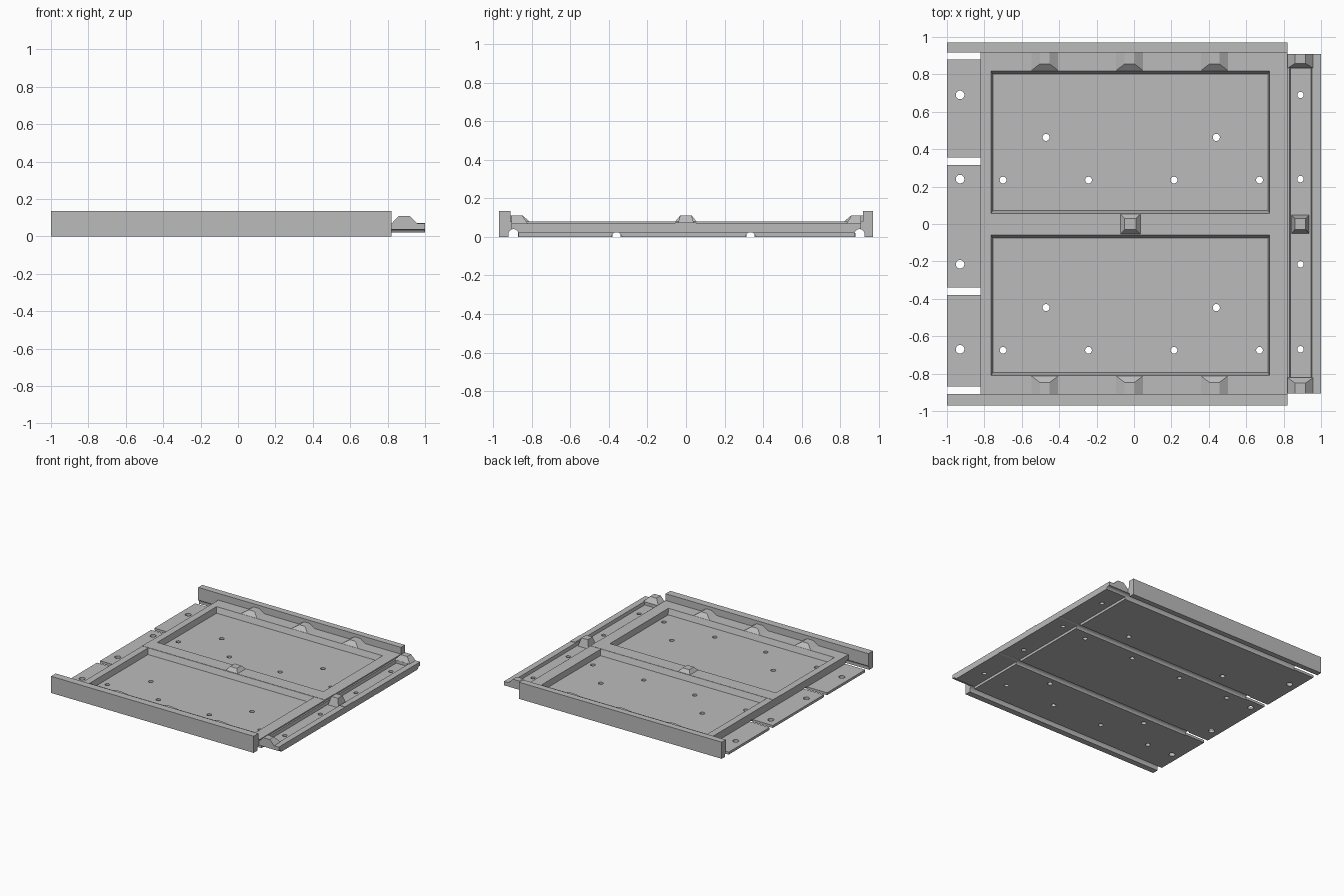
import bpy
import bmesh
from math import pi
from mathutils import Matrix, Vector

cube = bpy.data.objects.get("Cube")
if cube:
    bpy.data.objects.remove(cube, do_unlink=True)

grey = bpy.data.materials.new("plain grey")
grey.use_nodes = True
grey.diffuse_color = (0.5, 0.5, 0.5, 1)
grey.node_tree.nodes["Principled BSDF"].inputs["Base Color"].default_value = (0.5, 0.5, 0.5, 1)


def block(bm, x, y, z, top_x=None, top_y=None):
    """Add a box, optionally with a different rectangle at its top."""
    tx, ty = top_x or x, top_y or y
    low = [bm.verts.new((x[i], y[j], z[0])) for i, j in ((0, 0), (1, 0), (1, 1), (0, 1))]
    high = [bm.verts.new((tx[i], ty[j], z[1])) for i, j in ((0, 0), (1, 0), (1, 1), (0, 1))]
    bm.faces.new(low[::-1])
    bm.faces.new(high)
    for i in range(4):
        j = (i + 1) % 4
        bm.faces.new((low[i], low[j], high[j], high[i]))


def cylinder(bm, centre, radius, length, along_x=False, sides=24):
    turn = Matrix.Rotation(pi / 2, 4, "Y") if along_x else Matrix()
    bmesh.ops.create_cone(bm, cap_ends=True, segments=sides, radius1=radius, radius2=radius,
                          depth=length, matrix=Matrix.Translation(Vector(centre)) @ turn)


def finish(bm, name):
    bmesh.ops.recalc_face_normals(bm, faces=bm.faces[:])
    mesh = bpy.data.meshes.new(name)
    bm.to_mesh(mesh)
    bm.free()
    mesh.materials.append(grey)
    obj = bpy.data.objects.new(name, mesh)
    bpy.context.collection.objects.link(obj)
    return obj


def part(name, *args, **kw):
    bm = bmesh.new()
    block(bm, *args, **kw)
    return finish(bm, name)


def cut(obj, *cutters):
    for cutter in cutters:
        mod = obj.modifiers.new("cut", "BOOLEAN")
        mod.operation = "DIFFERENCE"
        mod.solver = "EXACT"
        mod.object = cutter
        bpy.context.view_layer.objects.active = obj
        bpy.ops.object.modifier_apply(modifier=mod.name)


# Main levels and limits
END = 0.82
FRONT, BACK = -0.91, 0.918
TOP, LEDGE_TOP, PEG_TOP = 0.08, 0.07, 0.11

# Cutter: screw holes
bm = bmesh.new()
for y in (0.69, 0.24, -0.215, -0.67):
    cylinder(bm, (-0.93, y, 0), 0.023, 0.5)
    cylinder(bm, (0.89, y, 0), 0.017, 0.5)
for y in (0.235, -0.675):
    for i in range(4):
        cylinder(bm, (-0.70 + i * 0.457, y, 0), 0.018, 0.5)
    for x in (-0.47, 0.44):
        cylinder(bm, (x, y + 0.228, 0), 0.019, 0.5)
holes = finish(bm, "hole_cutter")

# Cutter: shallow inner grooves and deeper edge grooves underneath
bm = bmesh.new()
for y in (-0.36, 0.335):
    cylinder(bm, (0, y, -0.006), 0.029, 2.4, along_x=True)
for y in (-0.895, 0.9):
    cylinder(bm, (0, y, 0.014), 0.026, 2.4, along_x=True)
grooves = finish(bm, "groove_cutter")

# The edge grooves need straight sides below the round
bm = bmesh.new()
for y in (-0.895, 0.9):
    block(bm, (-1.2, 1.2), (y - 0.026, y + 0.026), (-0.05, 0.014))
slots = finish(bm, "slot_cutter")

# Cutter: two panel pockets with sloping sides
bm = bmesh.new()
for y0, y1 in ((-0.81, -0.06), (0.057, 0.818)):
    block(bm, (-0.755, 0.717), (y0 + 0.015, y1 - 0.015), (0.035, TOP),
          (-0.765, 0.725), (y0, y1))
    block(bm, (-0.765, 0.725), (y0, y1), (TOP, 0.2))
bmesh.ops.remove_doubles(bm, verts=bm.verts[:], dist=0.0001)
inner = [f for f in bm.faces if abs(f.normal.z) > 0.9
         and all(abs(v.co.z - TOP) < 0.001 for v in f.verts)]
bm.normal_update()
inner = [f for f in bm.faces if all(abs(v.co.z - TOP) < 0.001 for v in f.verts)]
bmesh.ops.delete(bm, geom=inner, context="FACES")
pockets = finish(bm, "pocket_cutter")

# Cutter: trough in the end ledge
trough = part("trough_cutter", (0.838, 0.945), (-0.82, 0.832), (0.045, 0.1),
              top_x=(0.826, 0.957))

# Panel frame
frame = part("panel_frame", (-END, END), (FRONT, BACK), (0, TOP))
cut(frame, pockets, grooves, slots, holes)

# Raised end ledge
ledge = part("end_ledge", (END, 1), (FRONT + 0.005, 0.908), (0.02, LEDGE_TOP))
cut(ledge, trough, grooves, slots, holes)

# Thin end plates with gaps between them
for name, y in (("front", (-0.87, -0.38)), ("middle", (-0.34, 0.315)), ("back", (0.355, 0.88))):
    plate = part(name + "_end_plate", (-1, -END), y, (0, 0.02))
    cut(plate, holes)

# Side walls
for name, y in (("front", (-0.97, FRONT)), ("back", (BACK, 0.97))):
    wall = part(name + "_wall", (-1, END), y, (0, 0.135))
    cut(wall, grooves, slots)

# Centre rail, continued on the lip of the ledge
part("centre_rail", (-END, END), (-0.057, 0.055), (TOP - 0.005, TOP + 0.002))
part("centre_rail_end", (0.958, 1), (-0.057, 0.055), (LEDGE_TOP - 0.005, LEDGE_TOP + 0.003))

# Tapered pegs along both walls
for i, x in enumerate((-0.477, -0.024, 0.43)):
    for name, y, top_y in (("front", (FRONT, -0.81), (FRONT, -0.847)),
                           ("back", (0.818, BACK), (0.856, BACK))):
        part(f"{name}_peg_{i + 1}", (x - 0.075, x + 0.075), y, (TOP - 0.002, PEG_TOP),
             (x - 0.026, x + 0.026), top_y)

# Tapered pegs at the ends of the ledge
for name, y, top_y in (("front", (-0.905, -0.82), (-0.905, -0.85)),
                       ("back", (0.832, 0.908), (0.858, 0.908))):
    part(name + "_ledge_peg", (0.82, 0.96), y, (LEDGE_TOP - 0.002, PEG_TOP),
         (0.86, 0.918), top_y)

# Square pegs on the centre line
part("centre_peg", (-0.074, 0.036), (-0.056, 0.054), (TOP, PEG_TOP),
     (-0.05, 0.01), (-0.03, 0.03))
part("centre_ledge_peg", (0.842, 0.937), (-0.05, 0.048), (0.044, PEG_TOP),
     (0.86, 0.918), (-0.03, 0.03))

# Cutters are no longer needed
for cutter in (holes, grooves, slots, pockets, trough):
    bpy.data.objects.remove(cutter, do_unlink=True)
